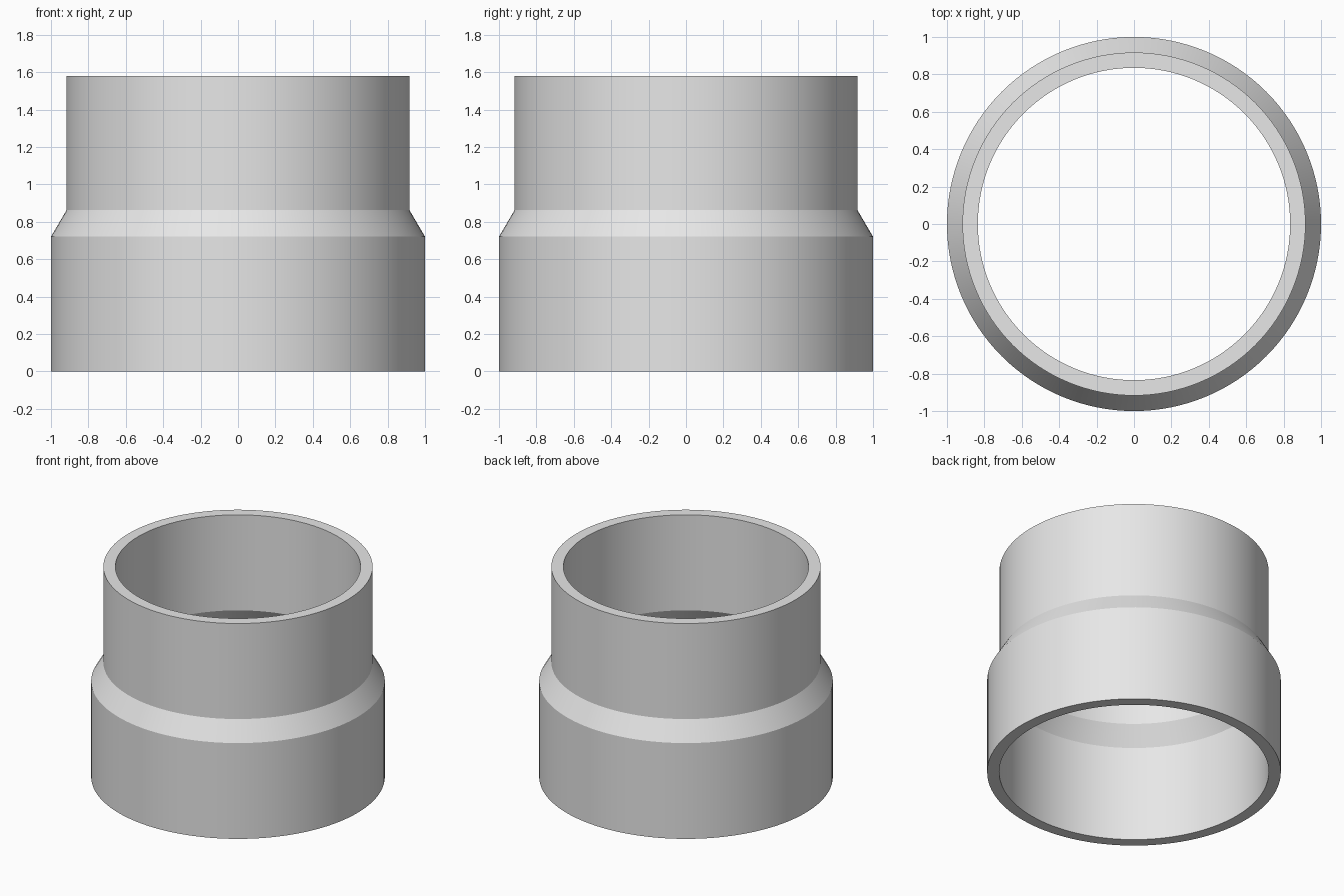
import bpy
import bmesh
import math

cube = bpy.data.objects.get("Cube")
if cube:
    bpy.data.objects.remove(cube, do_unlink=True)

# Single plain grey for the whole fitting
grey = bpy.data.materials.new("light grey")
grey.use_nodes = True
colour = (0.8, 0.8, 0.8, 1)
grey.diffuse_color = colour
grey.node_tree.nodes["Principled BSDF"].inputs["Base Color"].default_value = colour

# Wall section (radius, height): outside going up, then inside going down
SEGMENTS = 128
WIDE, NARROW, WALL = 1.0, 0.917, 0.082
SHOULDER, NECK, TOP = 0.72, 0.862, 1.58
outside = [(WIDE, 0), (WIDE, SHOULDER), (NARROW, NECK), (NARROW, TOP)]
inside = [(r - WALL, z) for r, z in reversed(outside)]
section = outside + inside

# Spin the section into a hollow stepped sleeve
bm = bmesh.new()
rings = []
for r, z in section:
    angles = [math.tau * i / SEGMENTS for i in range(SEGMENTS)]
    rings.append([bm.verts.new((r * math.cos(a), r * math.sin(a), z)) for a in angles])
for k, low in enumerate(rings):
    high = rings[(k + 1) % len(rings)]
    for i in range(SEGMENTS):
        j = (i + 1) % SEGMENTS
        bm.faces.new((low[i], low[j], high[j], high[i]))
bmesh.ops.recalc_face_normals(bm, faces=bm.faces)

mesh = bpy.data.meshes.new("reducer_sleeve")
bm.to_mesh(mesh)
bm.free()
mesh.materials.append(grey)
sleeve = bpy.data.objects.new("reducer_sleeve", mesh)
bpy.context.collection.objects.link(sleeve)

# Smooth round walls, crisp rims and shoulder
bpy.ops.object.select_all(action='DESELECT')
sleeve.select_set(True)
bpy.context.view_layer.objects.active = sleeve
bpy.ops.object.shade_smooth_by_angle(angle=math.radians(30))
